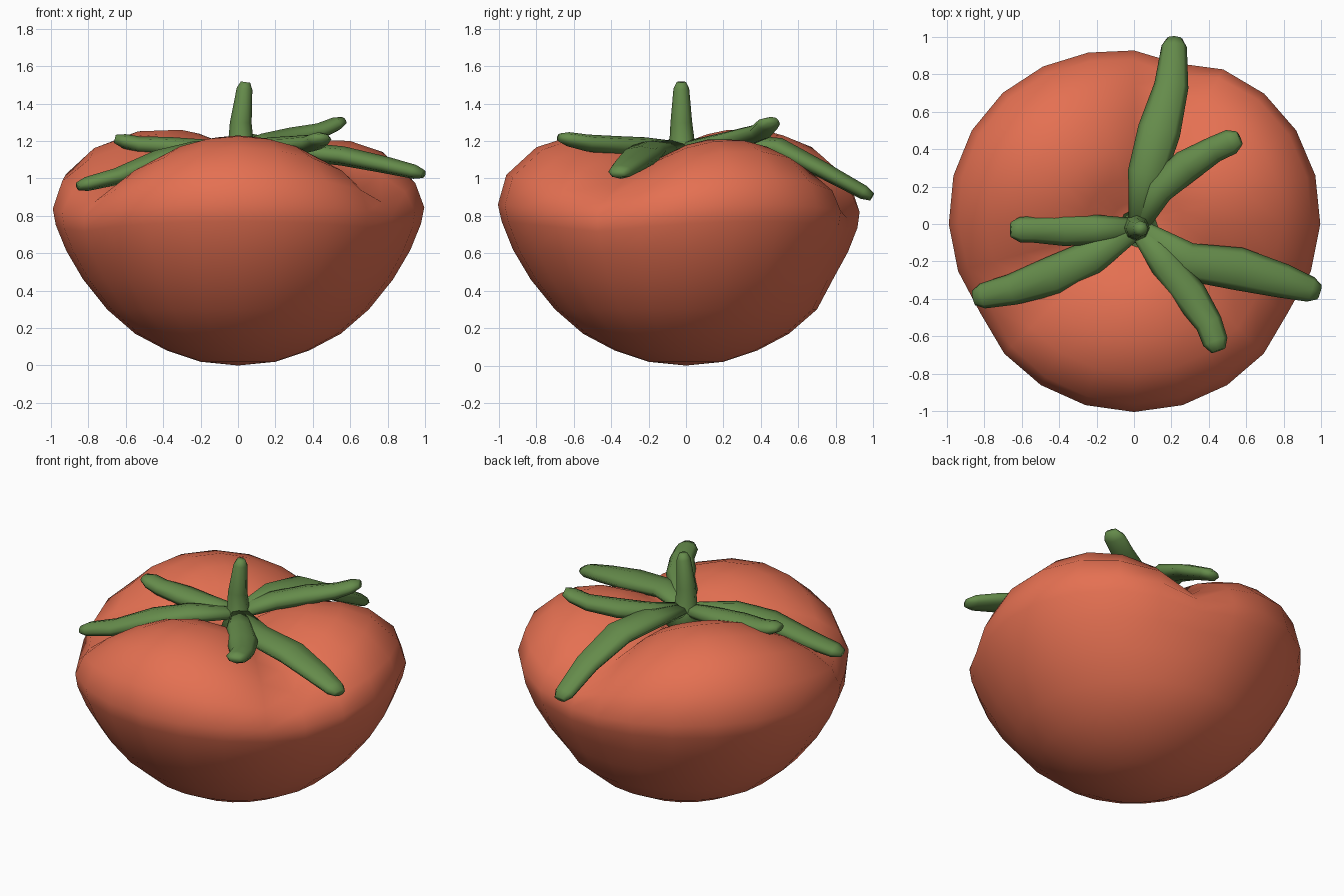
import bpy, bmesh, math
from mathutils import Vector

if "Cube" in bpy.data.objects:
    bpy.data.objects.remove(bpy.data.objects["Cube"])


def material(name, rgb):
    m = bpy.data.materials.new(name)
    m.diffuse_color = (*rgb, 1)
    m.use_nodes = True
    m.node_tree.nodes["Principled BSDF"].inputs["Base Color"].default_value = m.diffuse_color
    return m


red = material("tomato red", (0.78, 0.163, 0.084))
green = material("leaf green", (0.13, 0.26, 0.07))


def skin(name, rings, mat, start=None, end=None):
    """Join rings of points into a closed smooth surface."""
    bm = bmesh.new()
    vr = [[bm.verts.new(p) for p in r] for r in rings]
    n = len(vr[0])
    for a, b in zip(vr, vr[1:]):
        for i in range(n):
            j = (i + 1) % n
            bm.faces.new((a[i], a[j], b[j], b[i]))
    for ring, tip in ((vr[0], start), (vr[-1], end)):
        if tip is None:
            bm.faces.new(ring)
        else:
            v = bm.verts.new(tip)
            for i in range(n):
                bm.faces.new((ring[i], ring[(i + 1) % n], v))
    bmesh.ops.recalc_face_normals(bm, faces=bm.faces)
    me = bpy.data.meshes.new(name)
    bm.to_mesh(me)
    bm.free()
    me.materials.append(mat)
    me.polygons.foreach_set("use_smooth", [True] * len(me.polygons))
    ob = bpy.data.objects.new(name, me)
    bpy.context.collection.objects.link(ob)
    return ob


# Fruit: lobe profile blended with groove profile around three grooves
lobe = [(0.2, 0.02), (0.38, 0.08), (0.55, 0.17), (0.7, 0.3), (0.83, 0.46), (0.925, 0.62),
        (0.985, 0.77), (1.005, 0.86), (0.96, 1.04), (0.8, 1.19), (0.62, 1.25), (0.43, 1.255),
        (0.26, 1.2), (0.12, 1.1)]
groove = [(0.2, 0.02), (0.38, 0.08), (0.55, 0.17), (0.7, 0.3), (0.82, 0.46), (0.89, 0.6),
          (0.93, 0.71), (0.93, 0.79), (0.86, 0.86), (0.75, 0.92), (0.6, 0.99), (0.42, 1.05),
          (0.25, 1.08), (0.12, 1.07)]
sectors = [(-28, 75, 0.965), (75, 208, 1.005), (208, 332, 0.98)]   # groove angles, lobe height


def fruit_point(k, deg):
    for a0, a1, h in sectors:
        for d in (deg, deg - 360):
            if a0 <= d < a1:
                s = math.sin(math.pi * (d - a0) / (a1 - a0))
                wr, wz = s ** 0.45, s ** 0.8
                (r0, z0), (r1, z1) = groove[k], lobe[k]
                if z1 > 0.9:
                    z1 *= h
                r, z = r0 + (r1 - r0) * wr, z0 + (z1 - z0) * wz
                t = math.radians(deg)
                if k >= 4:      # flatter back
                    r *= 1 - 0.05 * max(0, math.sin(t)) ** 4
                return (r * math.cos(t), r * math.sin(t), z)


skin("fruit", [[fruit_point(k, i * 15) for i in range(24)] for k in range(len(lobe))],
     red, (0, 0, 0), (0, 0, 1.05))


def tube(name, path, sizes, sides=8):
    """Flattened tube along a path; sizes are (half width, half thickness)."""
    pts = [Vector(p) for p in path]
    rings = []
    for i, p in enumerate(pts):
        d = (pts[min(i + 1, len(pts) - 1)] - pts[max(i - 1, 0)]).normalized()
        up = Vector((0, 1, 0)) if abs(d.z) > 0.9 else Vector((0, 0, 1))
        side = d.cross(up).normalized()
        nor = side.cross(d)
        w, h = sizes[i]
        rings.append([p + side * w * math.cos(2 * math.pi * k / sides)
                      + nor * h * math.sin(2 * math.pi * k / sides) for k in range(sides)])
    return skin(name, rings, green)


# Sepals: each starts at the crown and ends in a blunt tip
sepals = {
    "left": (0.088, [(-0.2, -0.03, 1.16), (-0.37, -0.03, 1.17), (-0.53, -0.03, 1.18), (-0.61, -0.03, 1.2)]),
    "front_left": (0.105, [(-0.23, -0.18, 1.15), (-0.43, -0.275, 1.1), (-0.65, -0.35, 1.01), (-0.81, -0.385, 0.97)]),
    "front_right": (0.092, [(0.17, -0.22, 1.17), (0.3, -0.38, 1.175), (0.4, -0.53, 1.19), (0.435, -0.63, 1.21)]),
    "right": (0.115, [(0.28, -0.2, 1.15), (0.56, -0.24, 1.12), (0.8, -0.305, 1.07), (0.945, -0.35, 1.035)]),
    "back_right": (0.088, [(0.13, 0.18, 1.19), (0.28, 0.31, 1.22), (0.43, 0.4, 1.25), (0.52, 0.44, 1.29)]),
    "back": (0.115, [(0.07, 0.27, 1.19), (0.135, 0.5, 1.165), (0.2, 0.74, 1.04), (0.215, 0.95, 0.925)]),
}
for name, (w, path) in sepals.items():
    p = [Vector(q) for q in path]
    tip = p[-1] + (p[-1] - p[-2]).normalized() * 0.05
    tube("sepal_" + name, [(0.02, -0.02, 1.16)] + p + [tip],
         [(0.05, 0.035), (w * 0.9, 0.05), (w, 0.052), (w * 0.8, 0.045), (0.068, 0.038), (0.04, 0.022)])

# Stem: upright stalk, wider at the crown
tube("stem", [(0.02, -0.02, 1.04), (0.015, -0.02, 1.17), (0.015, -0.025, 1.3),
              (0.035, -0.025, 1.48), (0.04, -0.025, 1.515)],
     [(0.12, 0.12), (0.07, 0.07), (0.058, 0.058), (0.042, 0.042), (0.025, 0.025)])
